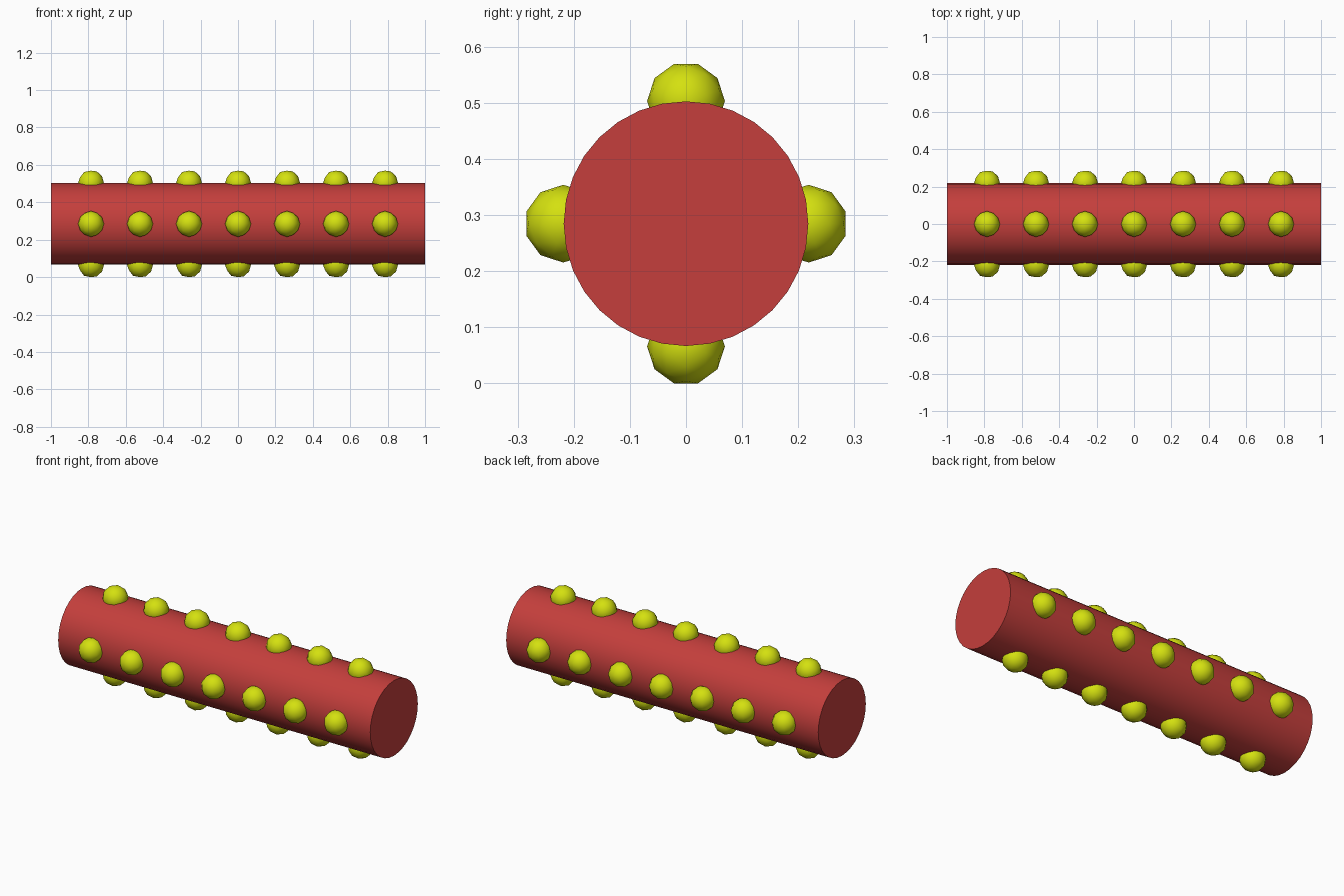
import bpy, bmesh
from math import pi, radians
from mathutils import Matrix

if "Cube" in bpy.data.objects:
    bpy.data.objects.remove(bpy.data.objects["Cube"])

R, BUMP, AXIS_Z = 0.218, 0.0693, 0.2846
BUMP_OFFSET = AXIS_Z - BUMP * 0.951


def material(name, rgb):
    m = bpy.data.materials.new(name)
    m.diffuse_color = (*rgb, 1)
    m.use_nodes = True
    m.node_tree.nodes["Principled BSDF"].inputs["Base Color"].default_value = m.diffuse_color
    return m


def finish(name, bm, mat, angle):
    me = bpy.data.meshes.new(name)
    bm.to_mesh(me)
    bm.free()
    me.materials.append(mat)
    ob = bpy.data.objects.new(name, me)
    bpy.context.collection.objects.link(ob)
    bpy.ops.object.select_all(action='DESELECT')
    ob.select_set(True)
    bpy.context.view_layer.objects.active = ob
    bpy.ops.object.shade_smooth_by_angle(angle=radians(angle))


red = material("red", (0.555, 0.049, 0.045))
yellow = material("yellow", (0.66, 0.75, 0.005))
lay_down = Matrix.Rotation(pi / 2, 4, 'Y')

# Roller: a 32-sided cylinder lying along x
bm = bmesh.new()
bmesh.ops.create_cone(bm, cap_ends=True, segments=32, radius1=R, radius2=R, depth=2,
                      matrix=Matrix.Translation((0, 0, AXIS_Z)) @ lay_down)
finish("roller", bm, red, 30)

# Bumps: four rows of seven low-poly balls, half sunk into the roller
for row, name in enumerate(("bottom", "back", "top", "front")):
    bm = bmesh.new()
    for i in range(-3, 4):
        place = (Matrix.Translation((i * 0.262, 0, AXIS_Z))
                 @ Matrix.Rotation(row * pi / 2, 4, 'X')
                 @ lay_down @ Matrix.Translation((BUMP_OFFSET, 0, 0)))
        bmesh.ops.create_icosphere(bm, subdivisions=2, radius=BUMP, matrix=place)
    finish(name + "_bumps", bm, yellow, 40)
